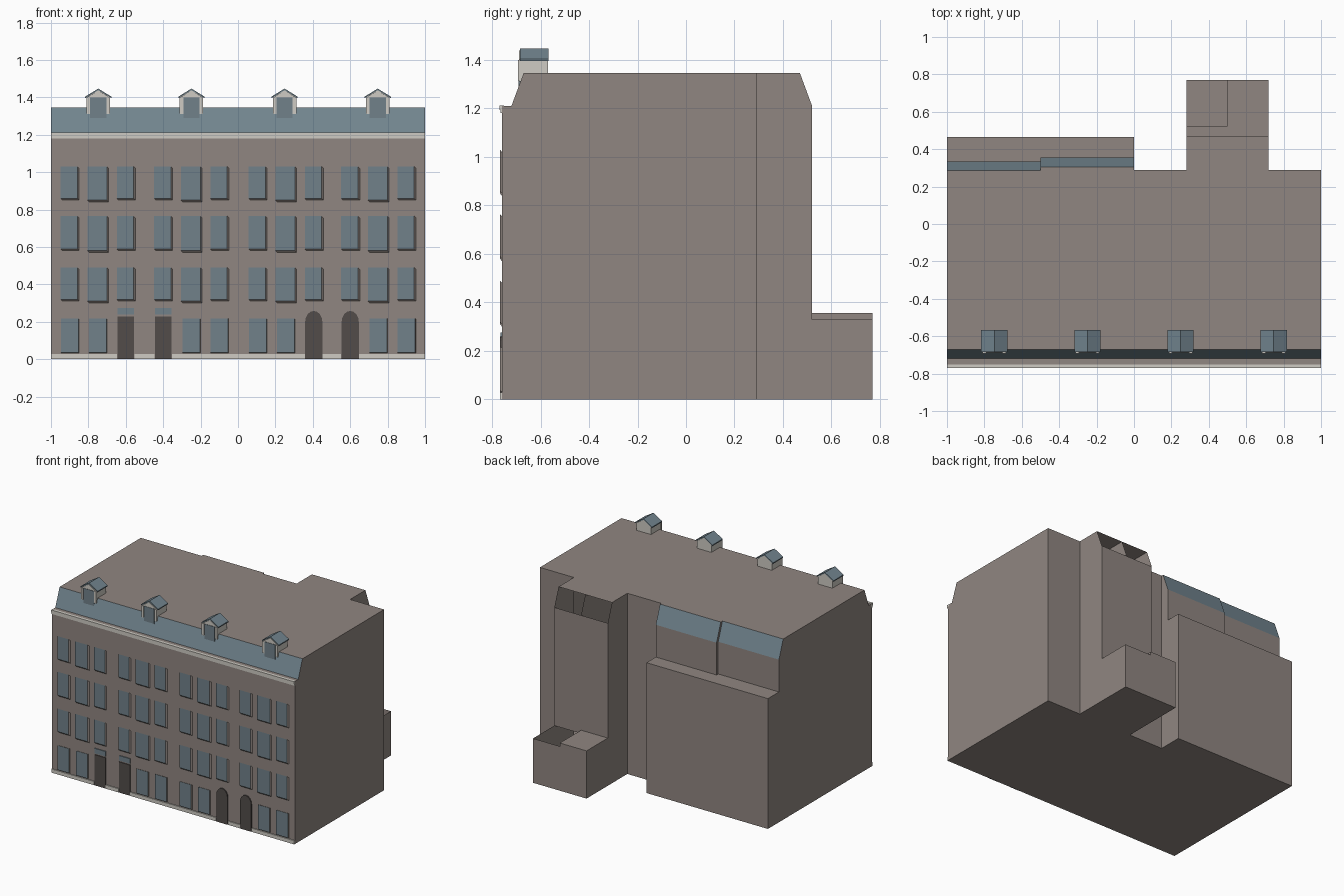
import bpy, bmesh, math

cube = bpy.data.objects.get("Cube")
if cube:
    bpy.data.objects.remove(cube)


def material(name, rgb):
    m = bpy.data.materials.new(name)
    m.use_nodes = True
    m.diffuse_color = (*rgb, 1)
    m.node_tree.nodes["Principled BSDF"].inputs["Base Color"].default_value = (*rgb, 1)
    return m


BROWN = material("brown_wall", (0.28, 0.24, 0.22))
SLATE = material("blue_slate", (0.17, 0.235, 0.275))
GLASS = material("blue_glass", (0.165, 0.22, 0.255))
CREAM = material("cream_stone", (0.62, 0.60, 0.55))
DOOR = material("dark_door", (0.085, 0.073, 0.068))


def finish(name, bm, mats, fix=True):
    bmesh.ops.remove_doubles(bm, verts=bm.verts, dist=0.0001)
    if fix:
        bmesh.ops.recalc_face_normals(bm, faces=bm.faces)
    me = bpy.data.meshes.new(name)
    bm.to_mesh(me)
    bm.free()
    for m in mats:
        me.materials.append(m)
    ob = bpy.data.objects.new(name, me)
    bpy.context.collection.objects.link(ob)
    return ob


def face(bm, pts, mat=0):
    f = bm.faces.new([bm.verts.new(p) for p in pts])
    f.material_index = mat


def wall(bm, a, b, z0, z1):
    face(bm, [(*a, z0), (*b, z0), (*b, z1), (*a, z1)])


def side(bm, x, profile):
    face(bm, [(x, y, z) for y, z in profile])


def slab(bm, x0, x1, y0, y1, z):
    face(bm, [(x0, y0, z), (x1, y0, z), (x1, y1, z), (x0, y1, z)])


def slope(bm, x0, x1, low, high):
    face(bm, [(x0, *low), (x1, *low), (x1, *high), (x0, *high)], 1)


def box(name, x0, x1, y0, y1, z0, z1, mat):
    bm = bmesh.new()
    bmesh.ops.create_cube(bm, size=1)
    for v in bm.verts:
        v.co = (x1 if v.co.x > 0 else x0, y1 if v.co.y > 0 else y0, z1 if v.co.z > 0 else z0)
    return finish(name, bm, [mat])


def prism(name, outline, y0, y1, mat):
    """Outline of (x, z) points drawn out along y."""
    bm = bmesh.new()
    ends = [[bm.verts.new((x, y, z)) for x, z in outline] for y in (y0, y1)]
    for ring in ends:
        bm.faces.new(ring)
    for i in range(len(outline)):
        j = (i + 1) % len(outline)
        bm.faces.new((ends[0][i], ends[0][j], ends[1][j], ends[1][i]))
    return finish(name, bm, [mat])


# Main levels and depths
TOP, EAVE, LOW = 1.345, 1.21, 0.97
FRONT, BACK, REAR, WING, ANNEX = -0.76, 0.29, 0.465, 0.52, 0.77
front_edge = [(FRONT, 0), (FRONT, EAVE), (-0.72, EAVE), (-0.67, TOP)]

# Building shell: front, end walls and front mansard
bm = bmesh.new()
wall(bm, (-1, FRONT), (1, FRONT), 0, EAVE)
slab(bm, -1, 1, FRONT, -0.72, EAVE)
slope(bm, -1, 1, (-0.72, EAVE), (-0.67, TOP))
side(bm, 1, front_edge + [(BACK, TOP), (BACK, 0)])
side(bm, -1, front_edge + [(0.285, TOP), (0.335, EAVE), (0.335, LOW), (REAR, LOW), (REAR, 0)])

# Flat roofs and floors
for x0, x1, roof, floor in ((-1, -0.5, 0.285, REAR), (-0.5, 0, 0.305, REAR), (0, 0.28, BACK, BACK),
                            (0.28, 0.72, 0.47, ANNEX), (0.72, 1, BACK, BACK)):
    slab(bm, x0, x1, -0.67, roof, TOP)
    slab(bm, x0, x1, FRONT, floor, 0)

# Plain rear walls
wall(bm, (0, BACK), (0.28, BACK), 0, TOP)
wall(bm, (0.72, BACK), (1, BACK), 0, TOP)

# Lower rear block with set-back attic and rear mansard
wall(bm, (-1, REAR), (0, REAR), 0, LOW)
for x0, x1, y in ((-1, -0.5, 0.335), (-0.5, 0, 0.355)):
    slab(bm, x0, x1, y, REAR, LOW)
    wall(bm, (x0, y), (x1, y), LOW, EAVE)
    slope(bm, x0, x1, (y, EAVE), (y - 0.05, TOP))
side(bm, -0.5, [(0.335, LOW), (0.355, LOW), (0.355, EAVE), (0.305, TOP), (0.285, TOP), (0.335, EAVE)])
side(bm, 0, [(BACK, 0), (REAR, 0), (REAR, LOW), (0.355, LOW), (0.355, EAVE), (0.305, TOP), (BACK, TOP)])

# Tall rear wing with open eaves, and the half-roofed annex
def wing_profile(start, h):
    return start + [(0.47, TOP), (WING, EAVE), (WING, h), (ANNEX, h), (ANNEX, 0)]

side(bm, 0.28, wing_profile([(BACK, 0), (BACK, TOP)], 0.355))
side(bm, 0.5, wing_profile(front_edge, 0.355))
side(bm, 0.72, wing_profile([(BACK, 0), (BACK, TOP)], 0.33))
for x0, x1, h in ((0.28, 0.5, 0.355), (0.5, 0.72, 0.33)):
    wall(bm, (x0, WING), (x1, WING), h, EAVE)
    wall(bm, (x0, ANNEX), (x1, ANNEX), 0, h)
slab(bm, 0.28, 0.5, WING, ANNEX, 0.355)
finish("building_shell", bm, [BROWN, SLATE])

# Cornice in two steps
box("cornice_lower", -1, 1, -0.765, -0.755, 1.18, 1.193, CREAM)
box("cornice_upper", -1, 1, -0.77, -0.75, 1.193, 1.212, CREAM)

# Dormers
for cx in (-0.747, -0.249, 0.249, 0.747):
    for s, label in ((-1, "right"), (1, "left")):
        prism("dormer_roof_" + label, [(cx, 1.438), (cx + s * 0.07, 1.396), (cx + s * 0.07, 1.404),
                                       (cx, 1.447)], -0.685, -0.567, SLATE)
        x = cx + s * 0.054
        box("dormer_post_" + label, x - 0.009, x + 0.009, -0.692, -0.68, 1.315, 1.40, CREAM)
    prism("dormer_body", [(cx - 0.06, 1.31), (cx + 0.06, 1.31), (cx + 0.06, 1.40),
                          (cx, 1.438), (cx - 0.06, 1.40)], -0.688, -0.569, CREAM)
    box("dormer_window", cx - 0.043, cx + 0.043, -0.691, -0.68, 1.29, 1.40, GLASS)


def window(name, cx, w, z0, z1, skew):
    """Thin pane whose edges splay down and to the left side of the house."""
    bm = bmesh.new()
    bmesh.ops.create_cube(bm, size=1)
    for f in bm.faces:
        f.material_index = 0 if f.normal.y < -0.5 else 1
    for v in bm.verts:
        back = v.co.y > 0
        x = cx + math.copysign(w / 2, v.co.x) + (skew if back else 0)
        z = (z1 if v.co.z > 0 else z0) - (skew if back else 0)
        v.co = (x, FRONT if back else FRONT - 0.008, z)
    finish(name, bm, [GLASS, BROWN])


# Upper windows in four groups of three
columns = (-0.9, -0.75, -0.6, -0.4, -0.25, -0.1, 0.105, 0.255, 0.405, 0.6, 0.75, 0.9)
for i, cx in enumerate(columns):
    wide = i in (1, 4, 7, 10)
    for z0, z1 in ((0.86, 1.03), (0.59, 0.765), (0.32, 0.49)):
        window("upper_window", cx - 0.003, 0.105 if wide else 0.09, z0 - 0.01 * wide, z1, 0.009)

# Ground floor: square doors with transoms, arched doors, windows
for i, cx in enumerate(columns):
    if i in (2, 3):
        box("square_door", cx - 0.045, cx + 0.045, -0.766, FRONT, 0, 0.228, DOOR)
        box("door_transom", cx - 0.045, cx + 0.045, -0.766, FRONT, 0.238, 0.275, GLASS)
    elif i in (8, 9):
        arch = [(cx + 0.046 * math.cos(a), 0.2 + 0.058 * math.sin(a))
                for a in (math.pi * k / 8 for k in range(9))]
        prism("arched_door", [(cx - 0.046, 0), (cx + 0.046, 0)] + arch, -0.768, FRONT, DOOR)
    else:
        window("ground_window", cx, 0.095, 0.035, 0.217, 0.003)

# Stone plinth between the doors
for x0, x1 in ((-1, -0.647), (-0.553, -0.447), (-0.353, 0.357), (0.453, 0.552), (0.648, 1)):
    box("plinth", x0, x1, -0.767, FRONT, 0, 0.027, CREAM)
